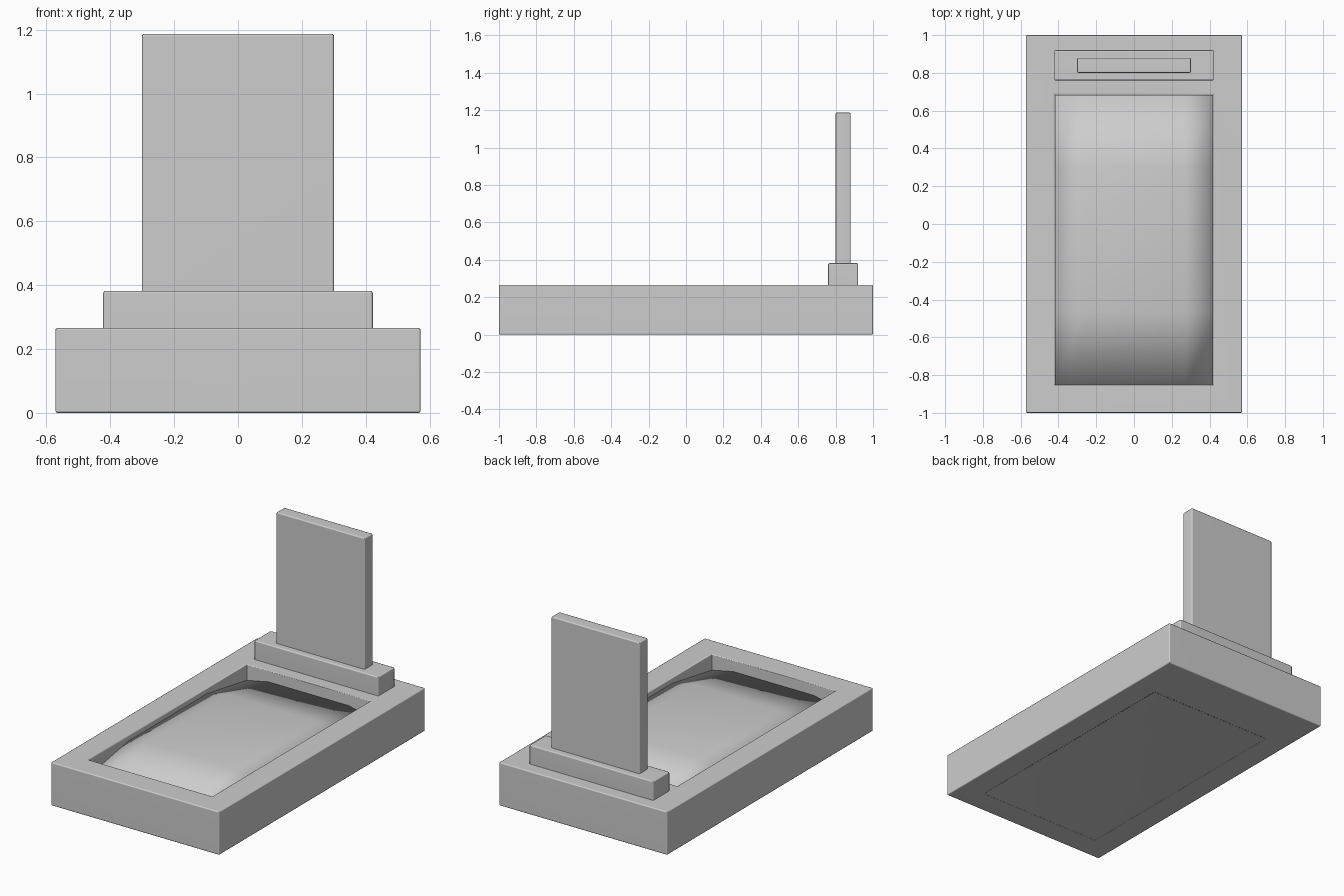
import bpy, bmesh

cube = bpy.data.objects.get("Cube")
if cube:
    bpy.data.objects.remove(cube, do_unlink=True)

# Single stone colour
stone = bpy.data.materials.new("stone_grey")
stone.use_nodes = True
GREY = (0.61, 0.61, 0.61, 1.0)
stone.diffuse_color = GREY
stone.node_tree.nodes["Principled BSDF"].inputs["Base Color"].default_value = GREY

# Main dimensions
HALF_W, BASE_H = 0.572, 0.266
OPEN_X, OPEN_Y0, OPEN_Y1 = 0.42, -0.85, 0.685


def finish(name, bm, angle=0.8, weighted=True):
    mesh = bpy.data.meshes.new(name)
    bm.to_mesh(mesh)
    bm.free()
    obj = bpy.data.objects.new(name, mesh)
    bpy.context.collection.objects.link(obj)
    mesh.materials.append(stone)
    bpy.ops.object.select_all(action='DESELECT')
    obj.select_set(True)
    bpy.context.view_layer.objects.active = obj
    bpy.ops.object.shade_smooth_by_angle(angle=angle)
    if weighted:
        mod = obj.modifiers.new("even_faces", 'WEIGHTED_NORMAL')
        mod.keep_sharp = True
    return obj


def soften(bm, edges):
    bmesh.ops.bevel(bm, geom=edges, offset=0.007, segments=2,
                    profile=0.5, affect='EDGES')


def block(name, half_x, y0, y1, z0, z1):
    """Box with slightly rounded edges."""
    bm = bmesh.new()
    bmesh.ops.create_cube(bm, size=1)
    for v in bm.verts:
        v.co.x *= 2 * half_x
        v.co.y = y0 if v.co.y < 0 else y1
        v.co.z = z0 if v.co.z < 0 else z1
    soften(bm, bm.edges[:])
    return finish(name, bm)


def frame(name):
    """Rectangular kerb with an opening through it."""
    bm = bmesh.new()

    def ring(hx, y0, y1, z):
        return [bm.verts.new((x, y, z)) for x, y in
                ((-hx, y0), (hx, y0), (hx, y1), (-hx, y1))]

    rings = [ring(HALF_W, -1, 1, 0), ring(HALF_W, -1, 1, BASE_H),
             ring(OPEN_X, OPEN_Y0, OPEN_Y1, BASE_H),
             ring(OPEN_X, OPEN_Y0, OPEN_Y1, 0)]
    for a, b in zip(rings, rings[1:] + rings[:1]):
        for i in range(4):
            j = (i + 1) % 4
            bm.faces.new((a[i], a[j], b[j], b[i]))
    bmesh.ops.recalc_face_normals(bm, faces=bm.faces[:])
    outer, lip = set(rings[0] + rings[1]), set(rings[2])
    soften(bm, [e for e in bm.edges
                if set(e.verts) <= outer or set(e.verts) <= lip])
    return finish(name, bm)


def panel(bm, plateau_z, drop_x, drop_y):
    """Three by three patch: flat centre, sloping margins, lowest corners."""
    bmesh.ops.create_grid(bm, x_segments=3, y_segments=3, size=1)
    mid, half = (OPEN_Y0 + OPEN_Y1) / 2, (OPEN_Y1 - OPEN_Y0) / 2
    for v in bm.verts:
        rim_x, rim_y = abs(v.co.x) > 0.9, abs(v.co.y) > 0.9
        v.co.x *= 1 if rim_x else 1.95
        v.co.y *= 1 if rim_y else 1.5
        v.co = (v.co.x * (OPEN_X - 0.001), mid + v.co.y * (half - 0.001),
                plateau_z - drop_x * rim_x - drop_y * rim_y)


# Kerb
frame("base_frame")

# Softly rounded filling, with sides running down inside the kerb
bm = bmesh.new()
panel(bm, BASE_H - 0.004, 0.03, 0.065)
rim = [e for e in bm.edges if e.is_boundary]
skirt = bmesh.ops.extrude_edge_only(bm, edges=rim)["geom"]
for v in skirt:
    if isinstance(v, bmesh.types.BMVert):
        v.co.z = 0.02
bmesh.ops.recalc_face_normals(bm, faces=bm.faces[:])
finish("earth_mound", bm, angle=2.5, weighted=False)

# Closed underside, very slightly hollow
bm = bmesh.new()
panel(bm, 0.012, 0.012, 0.012)
for v in bm.verts:
    v.co.z = max(v.co.z, 0)
bmesh.ops.reverse_faces(bm, faces=bm.faces[:])
finish("underside_panel", bm, angle=1.2, weighted=False)

# Plinth and upright slab
block("plinth", 0.422, 0.76, 0.92, BASE_H - 0.01, 0.382)
block("upright_slab", 0.301, 0.8, 0.88, 0.37, 1.187)
